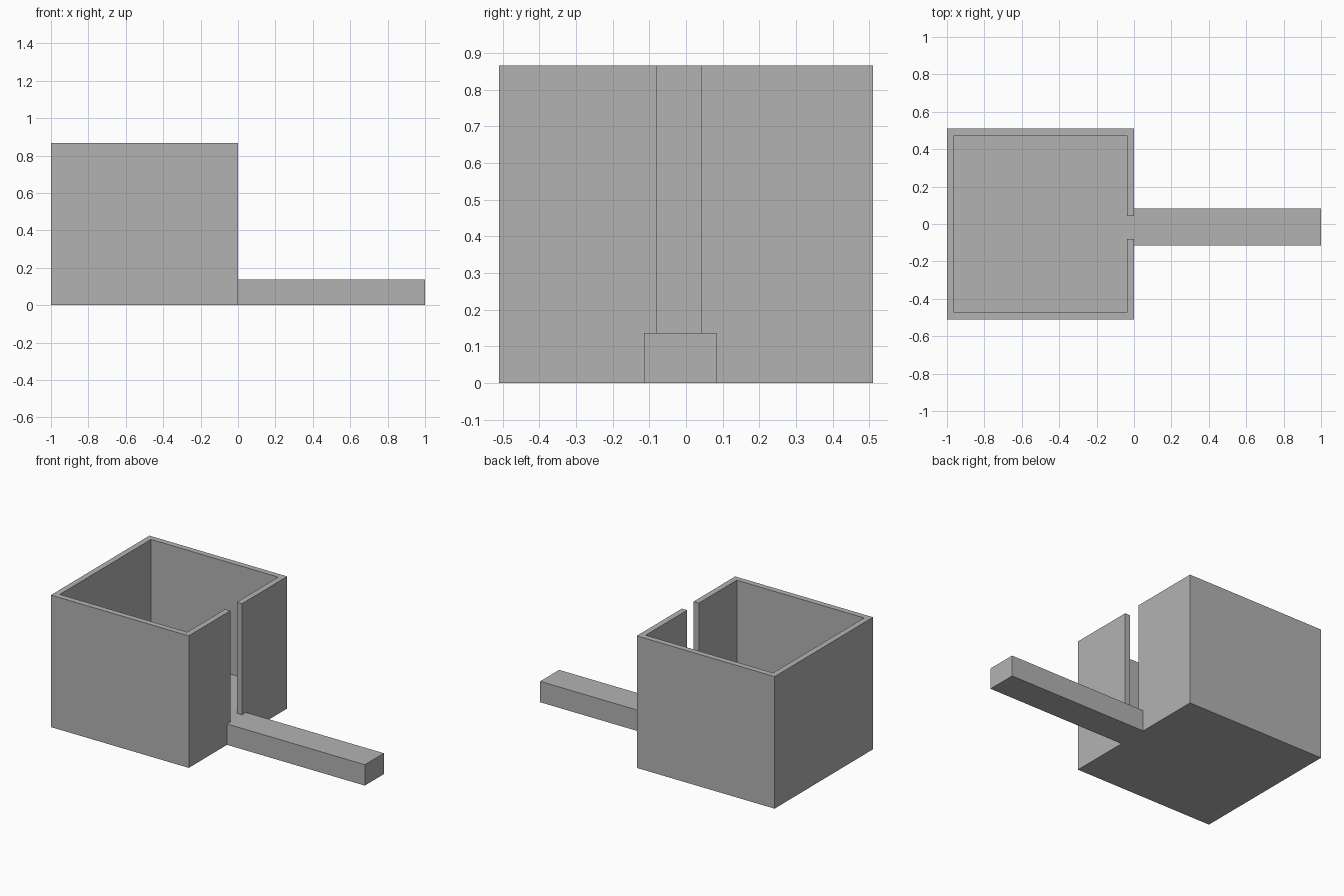
import bpy
import bmesh

if "Cube" in bpy.data.objects:
    bpy.data.objects.remove(bpy.data.objects["Cube"], do_unlink=True)

# Main dimensions
HEIGHT, FLOOR = 0.866, 0.137
LEFT, RIGHT, HALF_DEPTH = -1.0, 0.0, 0.51
WALL = 0.038
SLOT_FRONT, SLOT_BACK = -0.08, 0.042

grey = bpy.data.materials.new("plain grey")
grey.use_nodes = True
colour = (0.45, 0.45, 0.45, 1)
grey.diffuse_color = colour
grey.node_tree.nodes["Principled BSDF"].inputs["Base Color"].default_value = colour


def prism(name, outline, bottom, top):
    """Extrude a flat outline upwards into a solid."""
    bm = bmesh.new()
    base = bm.faces.new([bm.verts.new((x, y, bottom)) for x, y in outline])
    grown = bmesh.ops.extrude_face_region(bm, geom=[base], use_keep_orig=True)
    verts = [v for v in grown["geom"] if isinstance(v, bmesh.types.BMVert)]
    bmesh.ops.translate(bm, verts=verts, vec=(0, 0, top - bottom))
    bmesh.ops.recalc_face_normals(bm, faces=bm.faces)
    mesh = bpy.data.meshes.new(name)
    bm.to_mesh(mesh)
    bm.free()
    mesh.materials.append(grey)
    obj = bpy.data.objects.new(name, mesh)
    bpy.context.collection.objects.link(obj)
    return obj


def rectangle(x0, x1, y0, y1):
    return [(x0, y0), (x1, y0), (x1, y1), (x0, y1)]


# Open box
box = prism("open_box", rectangle(LEFT, RIGHT, -HALF_DEPTH, HALF_DEPTH), 0, HEIGHT)

# Cavity joined to the slot in the right wall
x0, x1, y1 = LEFT + WALL, RIGHT - WALL, HALF_DEPTH - WALL
cavity = prism("cavity_cutter", [
    (x0, -y1), (x1, -y1), (x1, SLOT_FRONT), (RIGHT + 0.1, SLOT_FRONT),
    (RIGHT + 0.1, SLOT_BACK), (x1, SLOT_BACK), (x1, y1), (x0, y1),
], FLOOR, HEIGHT + 0.1)
cavity.hide_render = True

cut = box.modifiers.new("Cavity", "BOOLEAN")
cut.operation = "DIFFERENCE"
cut.solver = "EXACT"
cut.object = cavity
bpy.context.view_layer.objects.active = box
bpy.ops.object.modifier_apply(modifier=cut.name)
bpy.data.objects.remove(cavity, do_unlink=True)

# Handle bar
prism("handle", rectangle(RIGHT, 1.0, -0.114, 0.083), 0, FLOOR)
